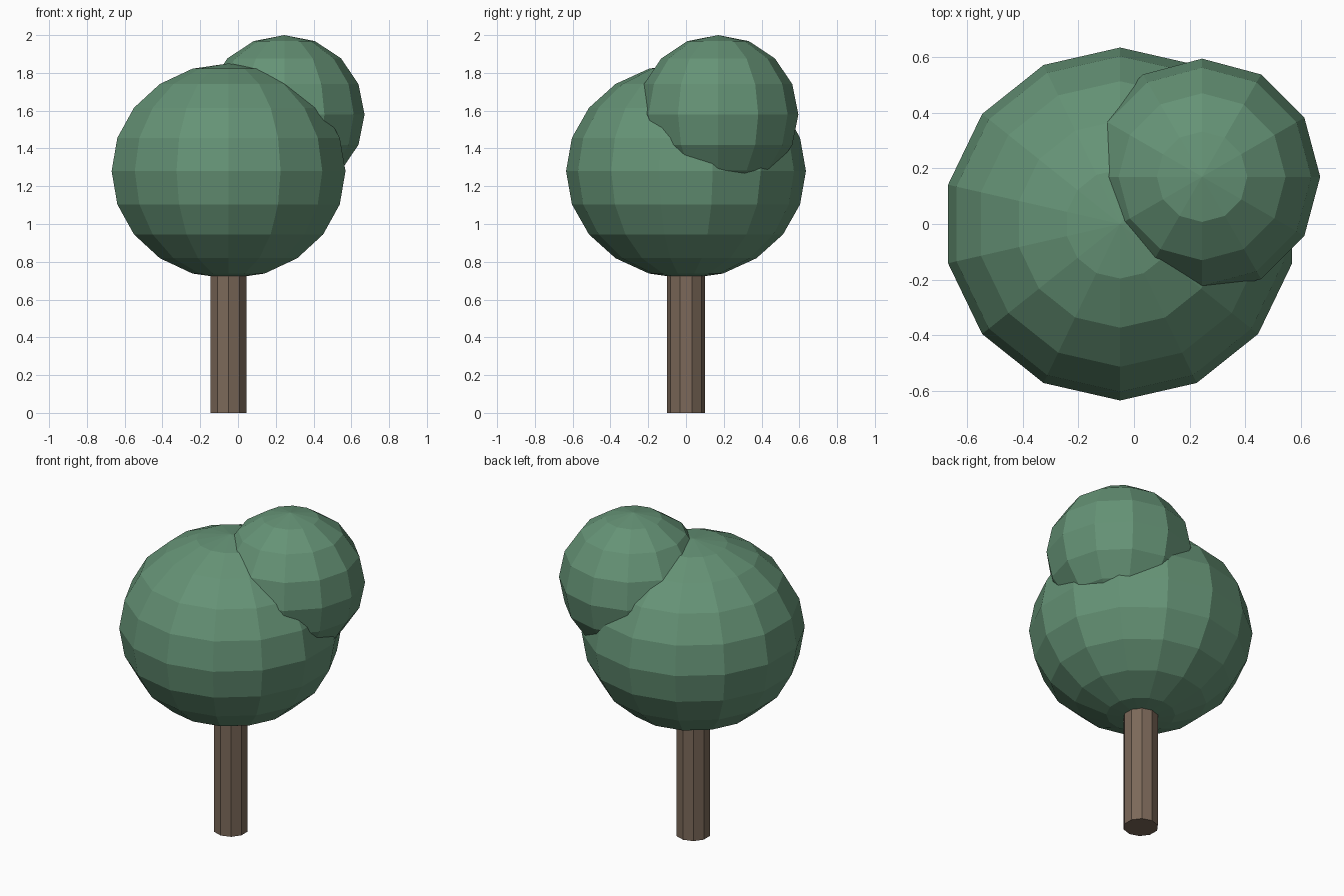
import bpy
import bmesh
from mathutils import Matrix, Vector

cube = bpy.data.objects.get("Cube")
if cube:
    bpy.data.objects.remove(cube, do_unlink=True)


def make_material(name, color):
    mat = bpy.data.materials.new(name)
    mat.use_nodes = True
    mat.diffuse_color = (*color, 1)
    mat.node_tree.nodes["Principled BSDF"].inputs["Base Color"].default_value = (*color, 1)
    return mat


def finish(name, bm, mat):
    """Turn the bmesh into a flat-shaded object."""
    mesh = bpy.data.meshes.new(name)
    bm.to_mesh(mesh)
    bm.free()
    mesh.materials.append(mat)
    obj = bpy.data.objects.new(name, mesh)
    bpy.context.collection.objects.link(obj)
    return obj


def foliage(name, center, radius, height, segments, rings, mat):
    """Faceted ball, radius across and height from centre to top."""
    bm = bmesh.new()
    shape = Matrix.Translation(center) @ Matrix.Diagonal((radius, radius, height, 1))
    bmesh.ops.create_uvsphere(bm, u_segments=segments, v_segments=rings,
                              radius=1, matrix=shape)
    return finish(name, bm, mat)


leaf_green = make_material("leaf green", (0.13, 0.29, 0.18))
bark_brown = make_material("bark brown", (0.20, 0.14, 0.10))

# Trunk: ten-sided post reaching into the main crown
trunk_height = 0.9
bm = bmesh.new()
bmesh.ops.create_cone(bm, cap_ends=True, segments=10, radius1=0.1, radius2=0.1,
                      depth=trunk_height,
                      matrix=Matrix.Translation((-0.05, 0, trunk_height / 2)))
finish("trunk", bm, bark_brown)

# Crown: a large ball with a smaller one on its upper back left
foliage("main_crown", Vector((-0.05, 0, 1.28)), 0.635, 0.57, 14, 10, leaf_green)
foliage("upper_crown", Vector((0.245, 0.17, 1.58)), 0.425, 0.42, 12, 8, leaf_green)
